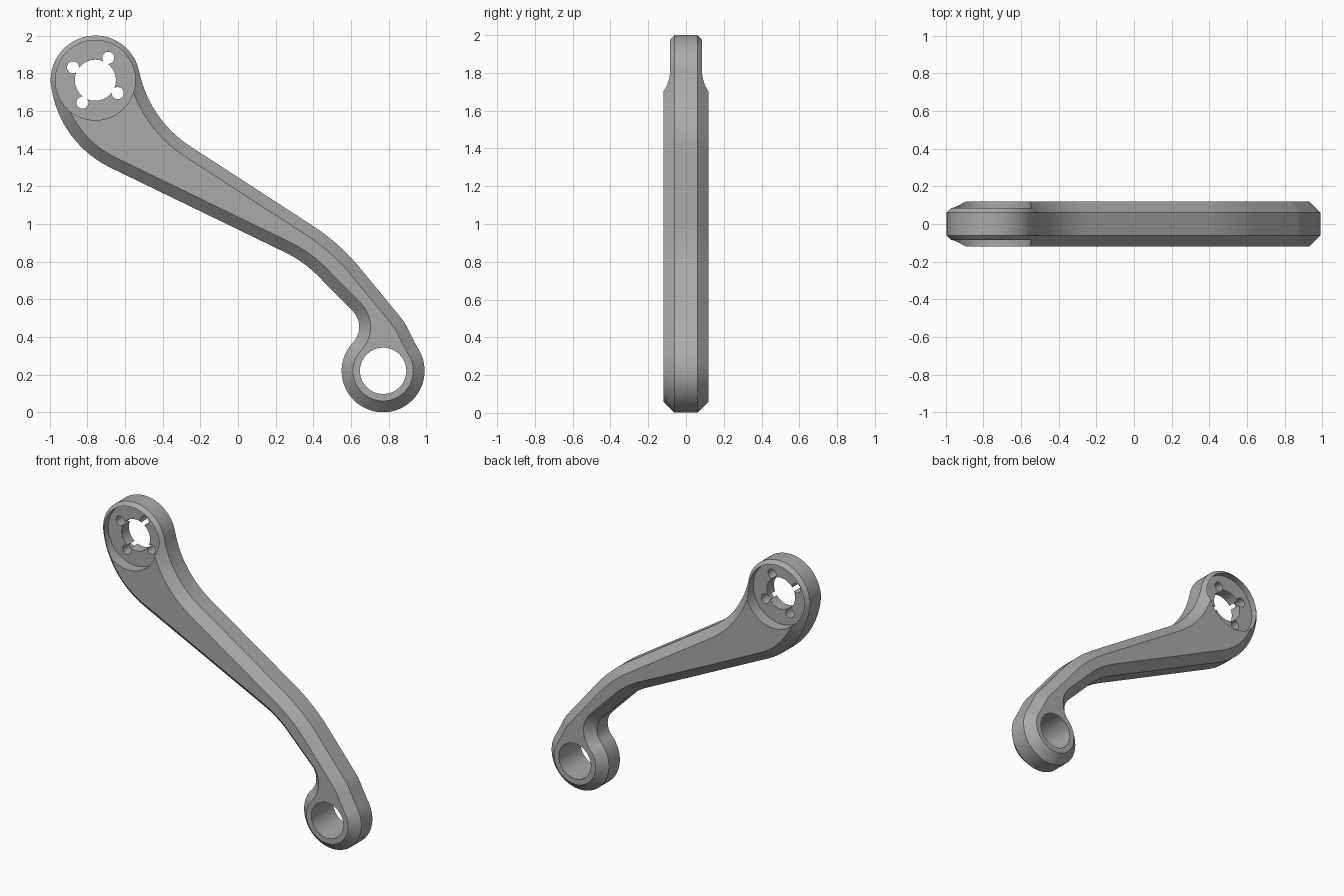
import bpy, bmesh, math
from mathutils import Vector, Matrix

cube = bpy.data.objects.get("Cube")
if cube:
    bpy.data.objects.remove(cube)

BIG, BIG_R = Vector((-0.757, 1.763)), 0.237
SMALL, SMALL_R = Vector((0.77, 0.221)), 0.22
HALF, EDGE, CHAMFER = 0.12, 0.06, 0.06
FLOOR = 0.04

metal = bpy.data.materials.new("grey_metal")
metal.use_nodes = True
metal.diffuse_color = (0.4, 0.4, 0.4, 1)
metal.node_tree.nodes["Principled BSDF"].inputs["Base Color"].default_value = (0.4, 0.4, 0.4, 1)


def arc(center, radius, start, end, steps):
    """Points on a circle in the x-z plane, angles in degrees."""
    angles = [math.radians(start + (end - start) * i / steps) for i in range(steps + 1)]
    return [center + radius * Vector((math.cos(a), math.sin(a))) for a in angles]


def rounded(before, corner, after, length, steps=12):
    """Circular fillet whose tangent points lie `length` from the corner."""
    corner = Vector(corner)
    u = (Vector(before) - corner).normalized()
    v = (Vector(after) - corner).normalized()
    half = u.angle(v) / 2
    axis = (u + v).normalized()
    radius = length * math.tan(half)
    center = corner + axis * length / math.cos(half)
    side = (u - v).normalized()
    sweep = math.pi / 2 - half
    return [center + radius * (side * math.sin(t) - axis * math.cos(t))
            for t in (sweep * (1 - 2 * i / steps) for i in range(steps + 1))]


def inset(points, distance):
    """Mitred inward offset of a clockwise outline."""
    result = []
    for i, p in enumerate(points):
        a = (p - points[i - 1]).normalized()
        b = (points[(i + 1) % len(points)] - p).normalized()
        na, nb = Vector((a.y, -a.x)), Vector((b.y, -b.x))
        m = (na + nb).normalized()
        result.append(p + m * distance / max(m.dot(na), 0.5))
    return result


def make_object(name, bm):
    bmesh.ops.recalc_face_normals(bm, faces=bm.faces)
    mesh = bpy.data.meshes.new(name)
    bm.to_mesh(mesh)
    bm.free()
    obj = bpy.data.objects.new(name, mesh)
    bpy.context.collection.objects.link(obj)
    mesh.materials.append(metal)
    return obj


# Outline: big eye, upper edge, small eye, lower edge (clockwise)
big_arc = arc(BIG, BIG_R, 190, 12, 48)
small_arc = arc(SMALL, SMALL_R, 33, -223, 64)
upper = [(-0.47, 1.553, 0.26), (0.539, 0.898, 0.17), (0.885, 0.478, 0.035), (0.922, 0.402, 0.03)]
lower = [(0.688, 0.457, 0.112), (0.348, 0.802, 0.11), (-0.939, 1.426, 0.29)]


def edge_path(start, corners, end):
    knots = [start] + [Vector(c[:2]) for c in corners] + [end]
    path = []
    for i, c in enumerate(corners):
        path += rounded(knots[i], c[:2], knots[i + 2], c[2], 4 if c[2] < 0.05 else 14)
    return path


outline = big_arc + edge_path(big_arc[-1], upper, small_arc[0])
outline += small_arc + edge_path(small_arc[-1], lower, big_arc[0])
clean = []
for p in outline:
    if not clean or (p - clean[-1]).length > 0.004:
        clean.append(p)
inner = inset(clean, CHAMFER)

# Arm body with chamfered edges on both sides
bm = bmesh.new()
loops = [[bm.verts.new((p.x, y, p.y)) for p in pts]
         for y, pts in ((-HALF, inner), (-EDGE, clean), (EDGE, clean), (HALF, inner))]
for a, b in zip(loops, loops[1:]):
    for i in range(len(a)):
        j = (i + 1) % len(a)
        bm.faces.new((a[i], a[j], b[j], b[i]))
bm.faces.new(loops[0])
bm.faces.new(loops[-1])
arm = make_object("lever_arm", bm)


def drill(center, radius, y0, y1, sides):
    """Cut a round hole along y through the arm."""
    bm = bmesh.new()
    place = Matrix.Translation((center.x, (y0 + y1) / 2, center.y)) @ Matrix.Rotation(math.pi / 2, 4, 'X')
    bmesh.ops.create_cone(bm, cap_ends=True, segments=sides, radius1=radius,
                          radius2=radius, depth=y1 - y0, matrix=place)
    cutter = make_object("hole_cutter", bm)
    cutter.hide_render = True
    mod = arm.modifiers.new("hole", 'BOOLEAN')
    mod.operation, mod.solver, mod.object = 'DIFFERENCE', 'EXACT', cutter
    bpy.context.view_layer.objects.active = arm
    bpy.ops.object.modifier_apply(modifier=mod.name)
    bpy.data.objects.remove(cutter)


bpy.ops.object.select_all(action='DESELECT')
arm.select_set(True)

# Round pockets on both faces of the big eye
drill(BIG, 0.212, -0.3, -FLOOR, 72)
drill(BIG, 0.212, FLOOR, 0.3, 72)
# Centre bore with four open bolt notches
drill(BIG, 0.109, -0.3, 0.3, 48)
for k in range(4):
    a = math.radians(60 + 90 * k)
    drill(BIG + 0.137 * Vector((math.cos(a), math.sin(a))), 0.032, -0.3, 0.3, 20)
# Bore of the small eye
drill(SMALL, 0.123, -0.3, 0.3, 56)

bpy.context.view_layer.objects.active = arm
bpy.ops.object.shade_smooth_by_angle(angle=math.radians(28))
